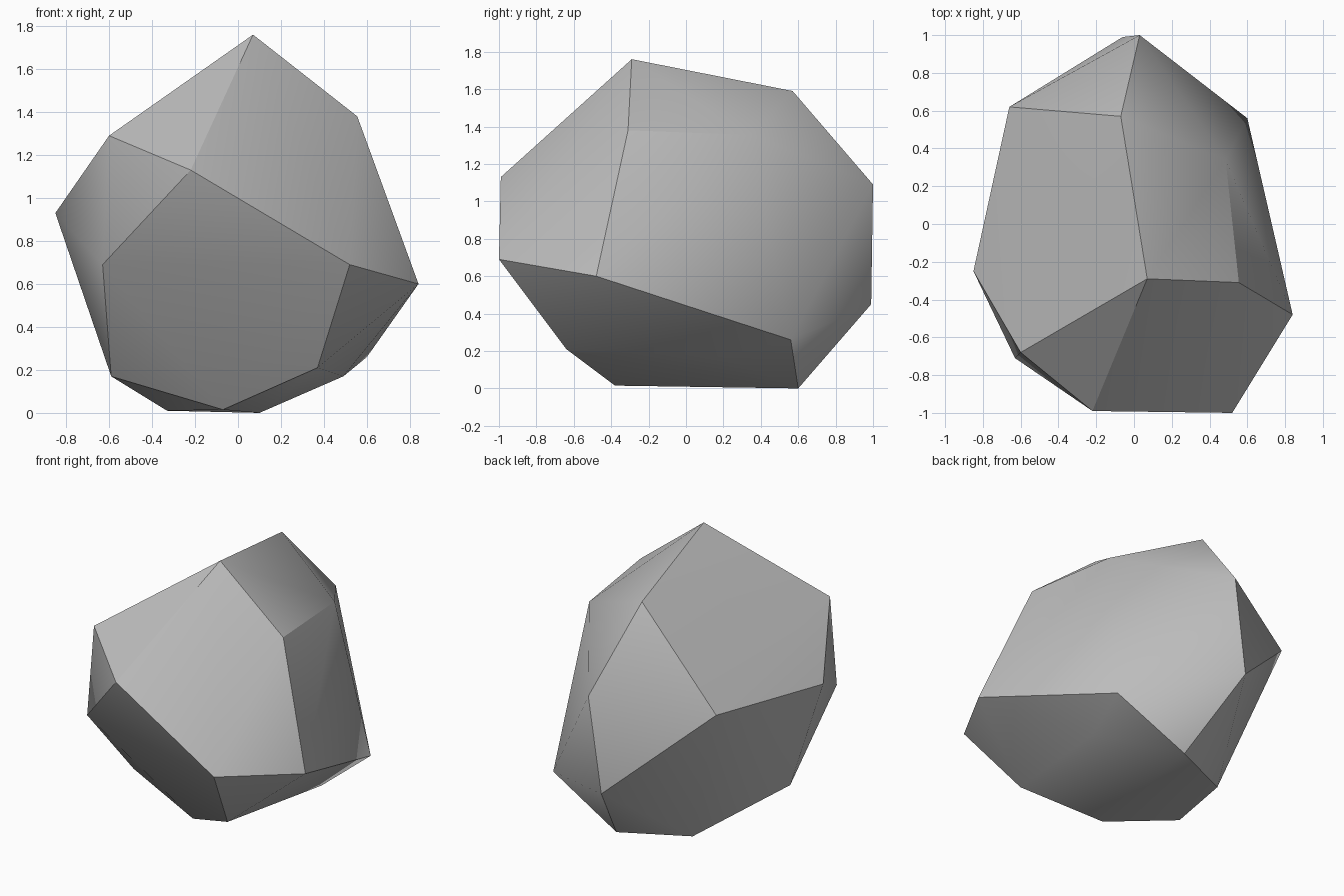
import bpy
import bmesh
import math

cube = bpy.data.objects.get("Cube")
if cube:
    bpy.data.objects.remove(cube, do_unlink=True)

# Plain grey stone
stone = bpy.data.materials.new("grey stone")
stone.use_nodes = True
grey = (0.5, 0.5, 0.5, 1)
stone.diffuse_color = grey
stone.node_tree.nodes["Principled BSDF"].inputs["Base Color"].default_value = grey

# Chipped corners, grouped by height
crown = [(0.07, -0.29, 1.76), (-0.07, 0.57, 1.59), (0.555, -0.31, 1.38),
         (0.485, 0.34, 1.355), (-0.6, -0.68, 1.29)]
belly = [(-0.22, -0.99, 1.13), (0.03, 1, 1.09), (-0.66, 0.62, 1),
         (-0.85, -0.25, 0.93), (0.52, -1, 0.69), (-0.63, -0.71, 0.69),
         (0.84, -0.48, 0.6), (-0.06, 0.99, 0.45)]
foot = [(0.6, 0.56, 0.26), (0.37, -0.64, 0.21), (0.49, 0.19, 0.17),
        (-0.59, -0.27, 0.17), (-0.07, -0.38, 0.015), (-0.33, 0.4, 0.01),
        (0.1, 0.6, 0)]

# Boulder: a convex skin over the corners
bm = bmesh.new()
for corner in crown + belly + foot:
    bm.verts.new(corner)
bmesh.ops.convex_hull(bm, input=bm.verts[:])
# Merge nearly level triangles into broad facets
bmesh.ops.dissolve_limit(bm, angle_limit=math.radians(3),
                         verts=bm.verts[:], edges=bm.edges[:])
bmesh.ops.recalc_face_normals(bm, faces=bm.faces[:])
mesh = bpy.data.meshes.new("boulder")
bm.to_mesh(mesh)
bm.free()
mesh.materials.append(stone)

boulder = bpy.data.objects.new("boulder", mesh)
bpy.context.collection.objects.link(boulder)
bpy.ops.object.select_all(action='DESELECT')
boulder.select_set(True)
bpy.context.view_layer.objects.active = boulder
# Soften shallow ridges, keep the hard chips sharp
bpy.ops.object.shade_smooth_by_angle(angle=math.radians(30))
